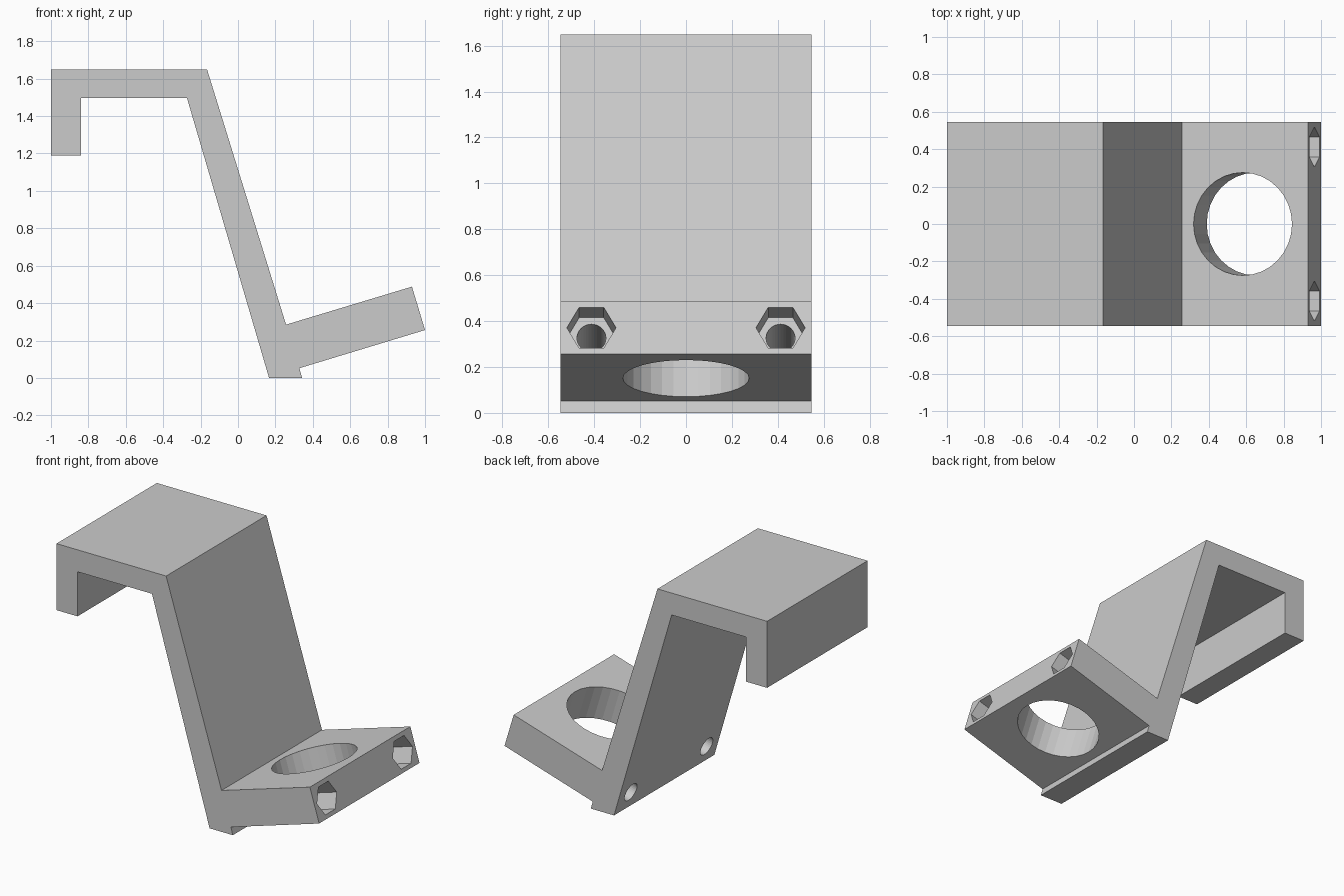
import bpy, bmesh
from mathutils import Vector, Matrix

if "Cube" in bpy.data.objects:
    bpy.data.objects.remove(bpy.data.objects["Cube"])

HALF_WIDTH = 0.546

grey = bpy.data.materials.new("light grey")
grey.use_nodes = True
grey.diffuse_color = (0.6, 0.6, 0.6, 1)
grey.node_tree.nodes["Principled BSDF"].inputs["Base Color"].default_value = grey.diffuse_color


def make_object(name, bm):
    bmesh.ops.recalc_face_normals(bm, faces=bm.faces)
    mesh = bpy.data.meshes.new(name)
    bm.to_mesh(mesh)
    bm.free()
    mesh.materials.append(grey)
    obj = bpy.data.objects.new(name, mesh)
    bpy.context.collection.objects.link(obj)
    return obj


# Bracket body: side profile (x, z) extruded across the width
profile = [
    (-1, 1.19), (-0.84, 1.19), (-0.84, 1.497), (-0.273, 1.497),
    (0.166, 0), (0.343, 0), (0.328, 0.052), (1, 0.256),
    (0.93, 0.488), (0.257, 0.285), (-0.165, 1.648), (-1, 1.648),
]
bm = bmesh.new()
side = bm.faces.new([bm.verts.new((x, -HALF_WIDTH, z)) for x, z in profile])
ext = bmesh.ops.extrude_face_region(bm, geom=[side])["geom"]
bmesh.ops.translate(bm, vec=(0, 2 * HALF_WIDTH, 0),
                    verts=[v for v in ext if isinstance(v, bmesh.types.BMVert)])
bracket = make_object("hook_bracket", bm)

# Local directions of the tilted foot
along = Vector((0.957, 0, 0.29)).normalized()
across = Vector((0, 1, 0))
normal = along.cross(across)


def cutter(name, start, end, radius, sides, turn=0.0):
    """Prism between two points, with a corner pointing sideways when turn is 0."""
    axis = end - start
    z = axis.normalized()
    x = across
    y = z.cross(x)
    frame = Matrix((x, y, z)).transposed().to_4x4()
    frame.translation = (start + end) / 2
    bm = bmesh.new()
    bmesh.ops.create_cone(bm, cap_ends=True, segments=sides, radius1=radius,
                          radius2=radius, depth=axis.length,
                          matrix=frame @ Matrix.Rotation(turn, 4, "Z"))
    # Align the first corner with the sideways direction
    first = max(bm.verts, key=lambda v: v.co.y).co - start
    flat = first - z * first.dot(z)
    angle = flat.angle(x)
    if sides == 6 and angle > 0.01:
        bmesh.ops.rotate(bm, verts=bm.verts, cent=start,
                         matrix=Matrix.Rotation(angle, 3, z))
    obj = make_object(name, bm)
    obj.hide_render = True
    return obj


# Large hole through the foot, then two bolt holes with hexagonal nut pockets
centre = Vector((0.617, 0, 0.266))
cutters = [cutter("large_hole_cutter", centre - normal * 0.25, centre + normal * 0.25, 0.275, 32)]
for label, s in (("left", 1), ("right", -1)):
    mouth = Vector((0.965, s * 0.412, 0.371))
    cutters.append(cutter(label + "_bolt_cutter", mouth - along * 1.1, mouth - along * 0.1, 0.063, 32))
    cutters.append(cutter(label + "_nut_cutter", mouth - along * 0.155, mouth + along * 0.1, 0.107, 6))

for c in cutters:
    mod = bracket.modifiers.new(c.name, "BOOLEAN")
    mod.operation = "DIFFERENCE"
    mod.solver = "EXACT"
    mod.object = c

# Bake the cuts and remove the helpers
bpy.context.view_layer.update()
graph = bpy.context.evaluated_depsgraph_get()
baked = bpy.data.meshes.new_from_object(bracket.evaluated_get(graph))
bracket.modifiers.clear()
bracket.data = baked
for c in cutters:
    bpy.data.objects.remove(c)
